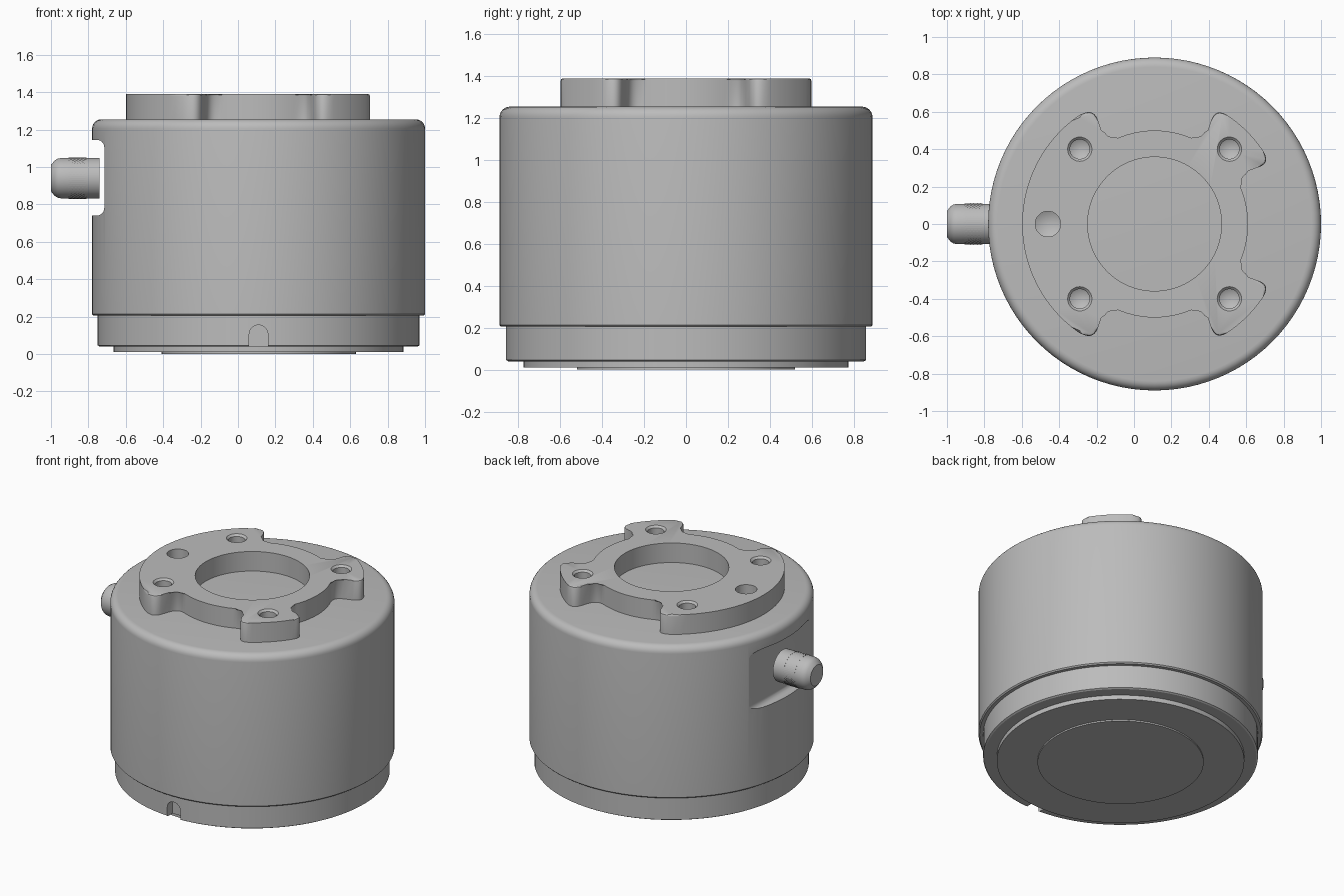
import bpy, bmesh, math
from mathutils import Vector, Matrix

if "Cube" in bpy.data.objects:
    bpy.data.objects.remove(bpy.data.objects["Cube"])

CX = 0.11  # axis of the round housing

metal = bpy.data.materials.new("grey metal")
metal.diffuse_color = (0.5, 0.5, 0.5, 1)
metal.use_nodes = True
metal.node_tree.nodes["Principled BSDF"].inputs["Base Color"].default_value = metal.diffuse_color


def finish(name, bm, smooth=True):
    bmesh.ops.recalc_face_normals(bm, faces=bm.faces)
    me = bpy.data.meshes.new(name)
    bm.to_mesh(me)
    bm.free()
    me.materials.append(metal)
    ob = bpy.data.objects.new(name, me)
    bpy.context.collection.objects.link(ob)
    if smooth:
        shade(ob)
    return ob


def shade(ob):
    bpy.ops.object.select_all(action='DESELECT')
    ob.select_set(True)
    bpy.context.view_layer.objects.active = ob
    bpy.ops.object.shade_smooth_by_angle(angle=math.radians(30))


def lathe(name, profile, seg=96, matrix=None, smooth=True):
    """Spin (radius, height) points about z, closing both ends with caps."""
    bm = bmesh.new()
    rings = []
    for r, z in profile:
        if r < 1e-6:
            rings.append([bm.verts.new((0, 0, z))])
        else:
            rings.append([bm.verts.new((r * math.cos(math.tau * i / seg),
                                        r * math.sin(math.tau * i / seg), z)) for i in range(seg)])
    for a, b in zip(rings, rings[1:]):
        for i in range(seg):
            j = (i + 1) % seg
            if len(a) == 1:
                bm.faces.new((a[0], b[j], b[i]))
            elif len(b) == 1:
                bm.faces.new((a[i], a[j], b[0]))
            else:
                bm.faces.new((a[i], a[j], b[j], b[i]))
    for ring in (rings[0], rings[-1]):
        if len(ring) > 1:
            bm.faces.new(ring)
    bm.transform(matrix or Matrix.Translation((CX, 0, 0)))
    return finish(name, bm, smooth)


def prism(name, pts, axis, a, b):
    """Extrude a 2D outline from a to b along the given axis (y or z)."""
    bm = bmesh.new()
    place = (lambda u, v, w: (u, w, v)) if axis == 'y' else (lambda u, v, w: (u, v, w))
    low = [bm.verts.new(place(u, v, a)) for u, v in pts]
    top = [bm.verts.new(place(u, v, b)) for u, v in pts]
    bm.faces.new(low)
    bm.faces.new(top)
    n = len(pts)
    for i in range(n):
        bm.faces.new((low[i], low[(i + 1) % n], top[(i + 1) % n], top[i]))
    return bm


def cut(ob, cutters):
    for c in cutters:
        m = ob.modifiers.new("cut", 'BOOLEAN')
        m.operation = 'DIFFERENCE'
        m.solver = 'EXACT'
        m.object = c
        bpy.context.view_layer.objects.active = ob
        bpy.ops.object.modifier_apply(modifier=m.name)
    for c in cutters:
        bpy.data.objects.remove(c)
    shade(ob)


def arc(cx, cy, r, a0, a1, n):
    return [(cx + r * math.cos(math.radians(a0 + (a1 - a0) * i / n)),
             cy + r * math.sin(math.radians(a0 + (a1 - a0) * i / n))) for i in range(n + 1)]


# Housing with a rounded upper rim
body = lathe("housing", [(0.85, 0.205), (0.882, 0.205), (0.89, 0.213)]
             + arc(0.84, 1.205, 0.05, 0, 90, 6))

# Flat pocket with coved ends behind the connector
pocket = ([(-1.2, 1.145), (-0.79, 1.145)] + arc(-0.79, 1.105, 0.04, 80, 0, 5)
          + arc(-0.79, 0.78, 0.04, 0, -80, 5) + [(-0.79, 0.74), (-1.2, 0.74)])
pocket = [(x + (0.04 if x > -1 else 0) - 0.005, z) for x, z in pocket]
cut(body, [finish("pocket_cutter", prism("pocket_cutter", pocket, 'y', -0.5, 0.5))])

# Base ring with a round-topped notch at the front
base = lathe("base_ring", [(0.85, 0.04), (0.86, 0.046), (0.86, 0.22)])
notch = [(CX - 0.05, 0.0)] + arc(CX, 0.105, 0.05, 180, 0, 12) + [(CX + 0.05, 0.0)]
cut(base, [finish("notch_cutter", prism("notch_cutter", notch, 'y', -1.0, -0.80))])

# Stepped bottom plates
lathe("bottom_plate", [(0.775, 0.01), (0.775, 0.05)])
lathe("bottom_cover", [(0.52, 0.0), (0.52, 0.02)])


# Flange outline: four lobes joined by recesses, open on the left side
def rounded(pts, d=0.07, n=6):
    out = []
    for i, (p, corner) in enumerate(pts):
        p = Vector(p)
        if not corner:
            out.append(p)
            continue
        a = p + (Vector(pts[i - 1][0]) - p).normalized() * d
        b = p + (Vector(pts[(i + 1) % len(pts)][0]) - p).normalized() * d
        out += [a.lerp(p, t / n).lerp(p.lerp(b, t / n), t / n) for t in range(n + 1)]
    return out


def recess(mid):
    """One recess centred on the angle mid, with the lobe corners beside it."""
    pts = [((0.325, -0.0 + 0.62), True), ((0.262, 0.435), True)]
    pts += [(p, False) for p in arc(0, 0, 0.50, 69, 111, 10)]
    pts += [((-0.262, 0.435), True), ((-0.325, 0.62), True)]
    rot = Matrix.Rotation(math.radians(mid - 90), 2)
    return [(tuple(rot @ Vector(p)), c) for p, c in pts]


outline = recess(0) + [(p, False) for p in arc(0, 0, 0.70, 35, 55, 5)]
outline += recess(90) + [(p, False) for p in arc(0, 0, 0.708, 125, 235, 28)]
outline += recess(270) + [(p, False) for p in arc(0, 0, 0.70, 305, 325, 5)]
outline = [(p.x + CX, p.y) for p in rounded(outline)]
bm = prism("flange", outline, 'z', 1.24, 1.39)
rim = [e for e in bm.edges if all(v.co.z > 1.38 for v in e.verts)]
bmesh.ops.bevel(bm, geom=rim, offset=0.012, segments=2, profile=0.5, affect='EDGES')
flange = finish("flange", bm)

# Central bore and conical-bottomed bolt holes
cutters = [lathe("bore_cutter", [(0.358, 1.2), (0.358, 1.45)])]
for x, y in [(sx * 0.4, sy * 0.4) for sx in (-1, 1) for sy in (-1, 1)]:
    cutters.append(lathe("hole_cutter", [(0, 1.252), (0.052, 1.28), (0.052, 1.377), (0.066, 1.391), (0.066, 1.45)],
                         32, Matrix.Translation((CX + x, y, 0))))
cutters.append(lathe("pin_cutter", [(0, 1.252), (0.068, 1.285), (0.068, 1.45)],
                     32, Matrix.Translation((CX - 0.57, 0, 0))))
cut(flange, cutters)

# Side connector: rounded nose, knurled grip and collar
along = Matrix.Translation((0, 0, 0.94)) @ Matrix.Rotation(math.radians(-90), 4, 'Y')
lathe("connector_nose", [(0.108, 0.89), (0.108, 0.945), (0.104, 0.965), (0.093, 0.982), (0.07, 1.0)], 48, along)
lathe("connector_collar", [(0.108, 0.74), (0.108, 0.82)], 48, along)
bm = bmesh.new()
seg, rows = 64, 10
grid = [[bm.verts.new(((0.111 if (i + k) % 2 else 0.105) * math.cos(math.tau * i / seg),
                       (0.111 if (i + k) % 2 else 0.105) * math.sin(math.tau * i / seg),
                       0.81 + 0.095 * k / rows)) for i in range(seg)] for k in range(rows + 1)]
for k in range(rows):
    for i in range(seg):
        j = (i + 1) % seg
        bm.faces.new((grid[k][i], grid[k][j], grid[k + 1][j], grid[k + 1][i]))
bm.faces.new(grid[0])
bm.faces.new(grid[-1])
bm.transform(along)
finish("connector_grip", bm, smooth=False)
